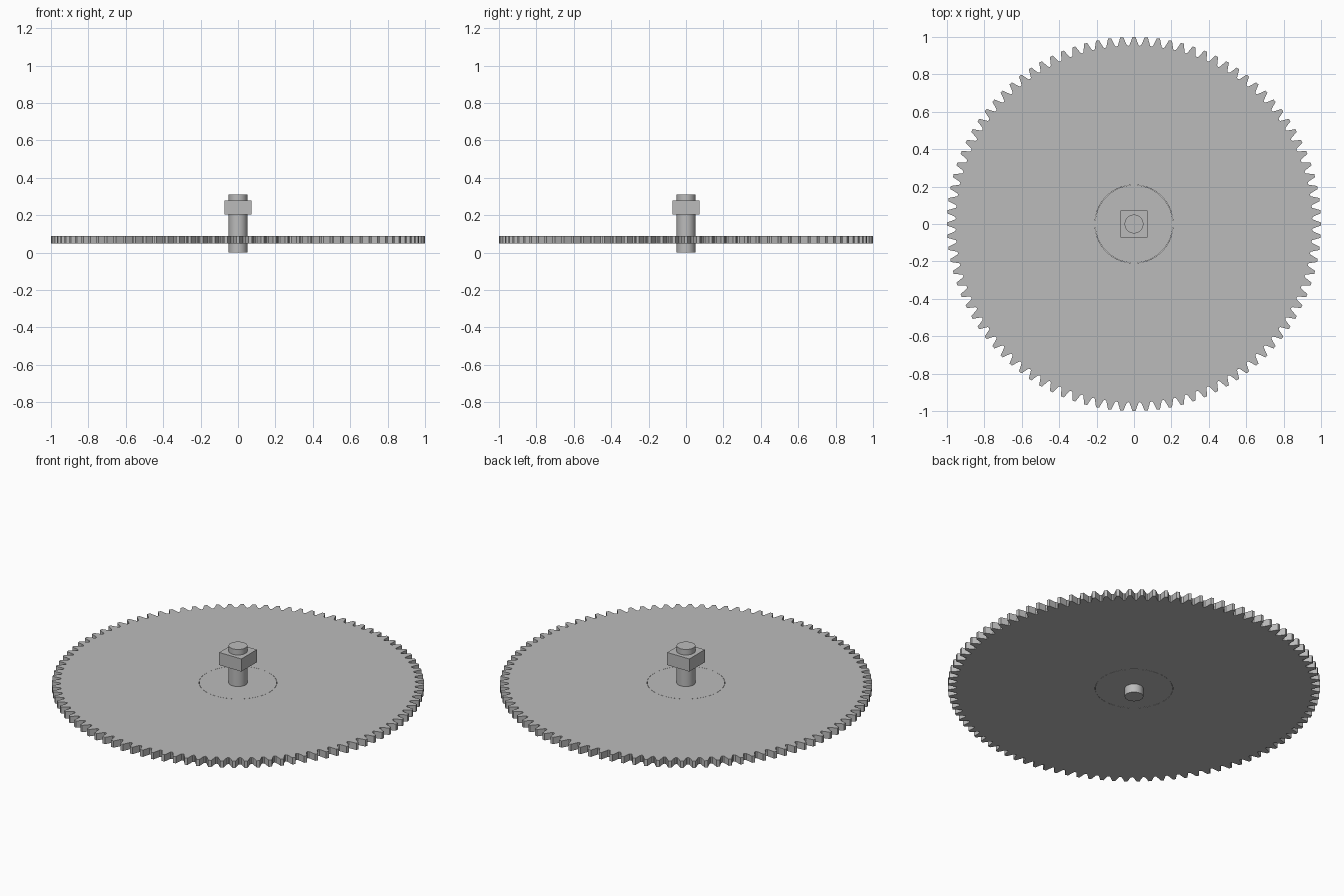
import bpy
import bmesh
from math import cos, sin, tau, radians

cube = bpy.data.objects.get("Cube")
if cube:
    bpy.data.objects.remove(cube, do_unlink=True)

# Single plain grey metal
steel = bpy.data.materials.new("grey_steel")
steel.use_nodes = True
GREY = (0.5, 0.5, 0.5, 1)
steel.diffuse_color = GREY
steel.node_tree.nodes["Principled BSDF"].inputs["Base Color"].default_value = GREY

TEETH = 96
GEAR_Z = (0.05, 0.09)
HUB_RADIUS = 0.208


def finish(name, bm, smooth=True):
    bmesh.ops.recalc_face_normals(bm, faces=bm.faces)
    mesh = bpy.data.meshes.new(name)
    bm.to_mesh(mesh)
    bm.free()
    obj = bpy.data.objects.new(name, mesh)
    bpy.context.collection.objects.link(obj)
    mesh.materials.append(steel)
    if smooth:
        bpy.ops.object.select_all(action="DESELECT")
        obj.select_set(True)
        bpy.context.view_layer.objects.active = obj
        bpy.ops.object.shade_smooth_by_angle(angle=radians(30))
    return obj


def cylinder(name, radius, z0, z1, sides):
    bm = bmesh.new()
    bmesh.ops.create_cone(bm, cap_ends=True, segments=sides, radius1=radius,
                          radius2=radius, depth=z1 - z0)
    bmesh.ops.translate(bm, verts=bm.verts, vec=(0, 0, (z0 + z1) / 2))
    return finish(name, bm)


def toothed_plate(name):
    # One tooth as (fraction of pitch, radius), from gap centre to gap centre
    half = [(-0.5, 0.953), (-0.38, 0.957), (-0.25, 0.978), (-0.13, 1.0)]
    tooth = half + [(-f, r) for f, r in reversed(half[1:])]
    outline = [((i + f) * tau / TEETH, r) for i in range(TEETH) for f, r in tooth]
    bm = bmesh.new()

    def ring(z, radius=None):
        return [bm.verts.new(((radius or r) * cos(a), (radius or r) * sin(a), z))
                for a, r in outline]

    low, high = GEAR_Z
    bore = HUB_RADIUS + 0.001
    loops = [ring(low), ring(high), ring(high, bore), ring(low, bore)]
    n = len(outline)
    for k, a in enumerate(loops):
        b = loops[(k + 1) % len(loops)]
        for i in range(n):
            j = (i + 1) % n
            bm.faces.new((a[i], a[j], b[j], b[i]))
    return finish(name, bm)


# Toothed wheel with a separate hub disc set in its bore
toothed_plate("gear_plate")
cylinder("hub_disc", HUB_RADIUS, *GEAR_Z, 96)

# Axle through the wheel
cylinder("axle", 0.05, 0, 0.31, 48)

# Square block near the top of the axle
bm = bmesh.new()
bmesh.ops.create_cube(bm, size=1)
bmesh.ops.scale(bm, verts=bm.verts, vec=(0.145, 0.145, 0.075))
bmesh.ops.translate(bm, verts=bm.verts, vec=(0, 0, 0.24))
finish("square_block", bm, smooth=False)
